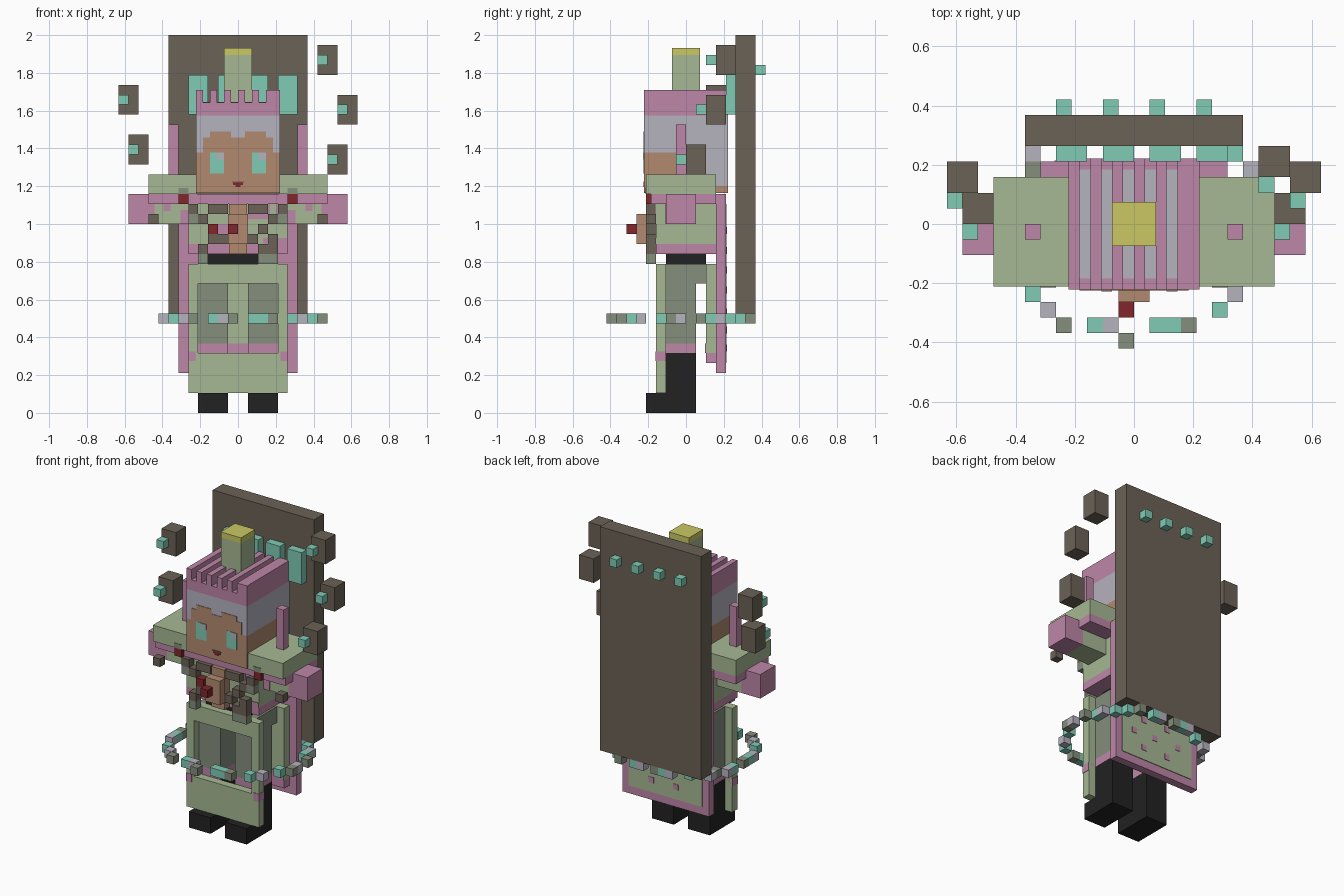
import bpy, bmesh, math

if "Cube" in bpy.data.objects:
    bpy.data.objects.remove(bpy.data.objects["Cube"])

U = 2 / 38  # block unit
COLORS = {
    "dark_brown": (107, 98, 86), "teal": (128, 203, 181), "green": (166, 184, 147),
    "pink": (190, 134, 168), "lavender": (181, 178, 190), "grey_green": (132, 142, 124),
    "skin": (178, 138, 112), "black": (34, 34, 34), "red": (130, 38, 42), "yellow": (203, 201, 100),
}


def lin(c):
    c /= 255
    return c / 12.92 if c < 0.04045 else ((c + 0.055) / 1.055) ** 2.4


MATS = {}
for cname, rgb in COLORS.items():
    m = bpy.data.materials.new(cname)
    m.diffuse_color = (*[lin(c) for c in rgb], 1)
    m.use_nodes = True
    m.node_tree.nodes["Principled BSDF"].inputs["Base Color"].default_value = m.diffuse_color
    MATS[cname] = m


def part(name, color, *boxes):
    """One object of boxes, each (x0, x1, y0, y1, z0, z1) in block units."""
    bm = bmesh.new()
    for b in boxes:
        vs = bmesh.ops.create_cube(bm, size=1)["verts"]
        for v in vs:
            for a in range(3):
                lo, hi = b[2 * a], b[2 * a + 1]
                v.co[a] = ((lo + hi) / 2 + v.co[a] * (hi - lo)) * U
    me = bpy.data.meshes.new(name)
    bm.to_mesh(me)
    bm.free()
    me.materials.append(MATS[color])
    ob = bpy.data.objects.new(name, me)
    bpy.context.collection.objects.link(ob)
    return ob


def pair(name, color, *boxes):
    """Boxes together with their mirror images across x."""
    part(name, color, *boxes, *[(-b[1], -b[0], *b[2:]) for b in boxes])


def cube(x, y, z):
    return (x, x + 1, y, y + 1, z, z + 1)


# Back slab with teal pegs and bars
part("back_slab", "dark_brown", (-7, 7, 5, 7, 10, 38))
part("slab_pegs", "teal", *[cube(x, 7, 34) for x in (-5, -2, 1, 4)])
part("slab_bars", "teal", *[(x, x + 2, 4, 5, 30, 34) for x in (-5, -2, 1, 4)])

# Shoes, legs, hips and waist
pair("legs", "black", (1, 4, -2, 1, 0, 6))
pair("shoes", "black", (1, 4, -4, -2, 0, 2))
pair("leg_bands", "pink", (1, 4, -2, 1, 6, 7))
pair("trousers", "grey_green", (1, 4, -2, 1, 7, 13), (1, 4, -2, 2, 13, 15))
part("waist", "black", (-3, 3, -2, 2, 14.9, 16))

# Front skirt panel with an opening, and back skirt panel
part("front_panel", "green", (-5, 5, -3, -2, 2, 6), (-5, 5, -3, -2, 13, 15),
     (-5, -4, -3, -2, 6, 13), (4, 5, -3, -2, 6, 13))
pair("panel_trim", "pink", (4.3, 5.05, -3.06, -2, 5.2, 6.2))
part("back_panel", "green", (-5, 5, 2, 3, 6, 15))
part("back_panel_hem", "pink", (-5, 5, 2, 3, 5, 6), (-5, 5, 1.9, 2, 6, 7))

# Cloak with patterned lining on its back
part("cloak", "pink", (-6, 6, 3, 4, 4, 22))
part("cloak_field", "green", (-5.1, 5.1, 4, 4.08, 5, 21))
part("cloak_dots", "pink", *[(x, x + 0.7, 4.08, 4.14, z, z + 0.7)
                            for i, z in enumerate((6.2, 8, 9.8, 12, 14, 16, 18))
                            for x in ((-3.4, 0, 3) if i % 2 else (-1.8, 1.6))])

# Torso
part("torso", "green", (-5, 5, -3, 3, 17, 21))
part("torso_hem", "pink", (-5, 5, -3, 3, 16, 17))
part("torso_patches", "pink", (-5, -3.5, -3.08, -3, 19, 20), (2.5, 5, -3.08, -3, 17, 17.6),
     (-2, 0, -3.08, -3, 17, 19), (-3, -1, -3.08, -3, 20, 21), (1, 3.2, -3.08, -3, 19.5, 21),
     (3.8, 5, -3.08, -3, 20, 21))
part("collar_yoke", "pink", (-9, 9, -3.5, 3, 21, 22))

# Shoulders, arms and shoulder posts
pair("shoulders", "green", (4.1, 9, -4, 3, 22, 24))
pair("arm_ends", "pink", (8.4, 11, -2, 1, 19, 22))
pair("sleeves", "green", (5, 8.4, -2, 1, 19, 21))
pair("sleeve_spots", "pink", (5, 5.8, -2.08, -2, 19, 20.4), (6.8, 7.5, -2.08, -2, 20.3, 21))
pair("shoulder_spots", "grey_green", (5, 6, -4.06, -4, 22, 22.6))
pair("shoulder_posts", "pink", (6, 7, -1, 0, 24, 29))

# Head: skin, hair and crown
H = 4.2
P = H / 6  # painted square size
part("head_skin", "skin", (-H, H, -H, 2, 22.1, 26.2), (-H, H, 2, H, 22.1, 22.8))
part("hair", "lavender", (-H, H, 2, H, 22.8, 26.2), (-H, H, -H, H, 26.2, 29.9))
part("forehead", "skin", (-5 * P, 5 * P, -H - 0.06, -H, 26.2, 27.7),
     (-4 * P, -P, -H - 0.06, -H, 27.7, 28.3), (P, 4 * P, -H - 0.06, -H, 27.7, 28.3))
part("crown", "pink", (-H, H, -H, H, 29.9, 31.2))
part("crown_floor", "lavender", (-H + P, H - P, -H + P, H - P, 31.2, 31.26))
part("crown_ridges", "pink", *[(-H + c * P, -H + (c + w) * P, -H, H, 31.2, 32.5)
                               for c, w in ((0, 1), (2, 1), (4, 1), (6, 1), (8, 1), (10, 2))])
part("topknot", "green", (-1.4, 1.4, -1.4, 1.4, 31.2, 36))
part("topknot_cap", "yellow", (-1.4, 1.4, -1.4, 1.4, 36, 36.7))

# Face
pair("eyes", "teal", (2 * P, 4 * P, -H - 0.08, -H, 24.1, 26.2))
part("eye_glints", "lavender", *[(x * P, (x + 1) * P, -H - 0.14, -H, 25.5, 26.2) for x in (-3, 3)])
part("mouth", "red", (-0.5, 0.5, -H - 0.08, -H, 22.9, 23.15), (-0.25, 0.25, -H - 0.08, -H, 22.7, 22.9))
part("mouth_line", "dark_brown", (-0.6, 0.6, -H - 0.08, -H, 23.15, 23.27))

# Chest beads and the pendant
part("chest_beads", "dark_brown", *[cube(x, -4, z) for x, z in (
    (-9, 19), (8, 19), (-5, 20), (4, 20), (-3, 20), (-2, 20), (1, 20), (2, 20), (-4, 19), (3, 19),
    (-1, 19), (2, 18), (1, 17), (-2, 17), (-4, 16), (-3, 17), (3, 17), (2, 16), (3, 16))])
part("chest_beads_pale", "grey_green", *[cube(x, -4, z) for x, z in ((-4, 15), (2, 15), (3, 15), (-5, 19), (4, 19))])
pair("shoulder_beads", "red", cube(5, -4, 21))
part("pendant", "skin", (-1, 1, -5, -4, 17, 20))
part("pendant_strap", "skin", (-0.9, 0.9, -4, -3, 16, 21))
part("pendant_gems", "red", cube(-1, -6, 18), cube(-3, -4, 18))

# Floating blocks, each with a small teal cube in front
FLOAT = [(-12, 2, 30, 0), (-11, 0, 25, 0), (8, 3, 34, 0), (10, 2, 29, 0), (9, 0, 24, 0)]
part("floating_blocks", "dark_brown", *[(x, x + 2, y, y + 2, z, z + 3) for x, y, z, _ in FLOAT])
part("floating_gems", "teal", *[cube(x, y - 1, z + 1) for x, y, z, _ in FLOAT])

# Hip ring of beads
RING = {
    "teal": [(5, -6), (2, -7), (1, -7), (-3, -7), (-7, -5), (7, -3), (7, 2), (6, 4), (-8, -2),
             (-8, 1), (-5, 5), (-2, 6), (2, 6), (5, 5)],
    "lavender": [(6, -5), (-2, -7), (-6, -6), (-8, -3), (8, -1), (7, 3), (-7, 4), (-8, 2), (-3, 6), (1, 6)],
    "grey_green": [(3, -7), (-1, -8), (-5, -7), (8, -2), (8, 1), (-8, -1), (-7, 3), (-1, 6), (4, 6)],
}
for color, spots in RING.items():
    part("ring_beads_" + color, color, *[cube(x, y, 9) for x, y in spots])
